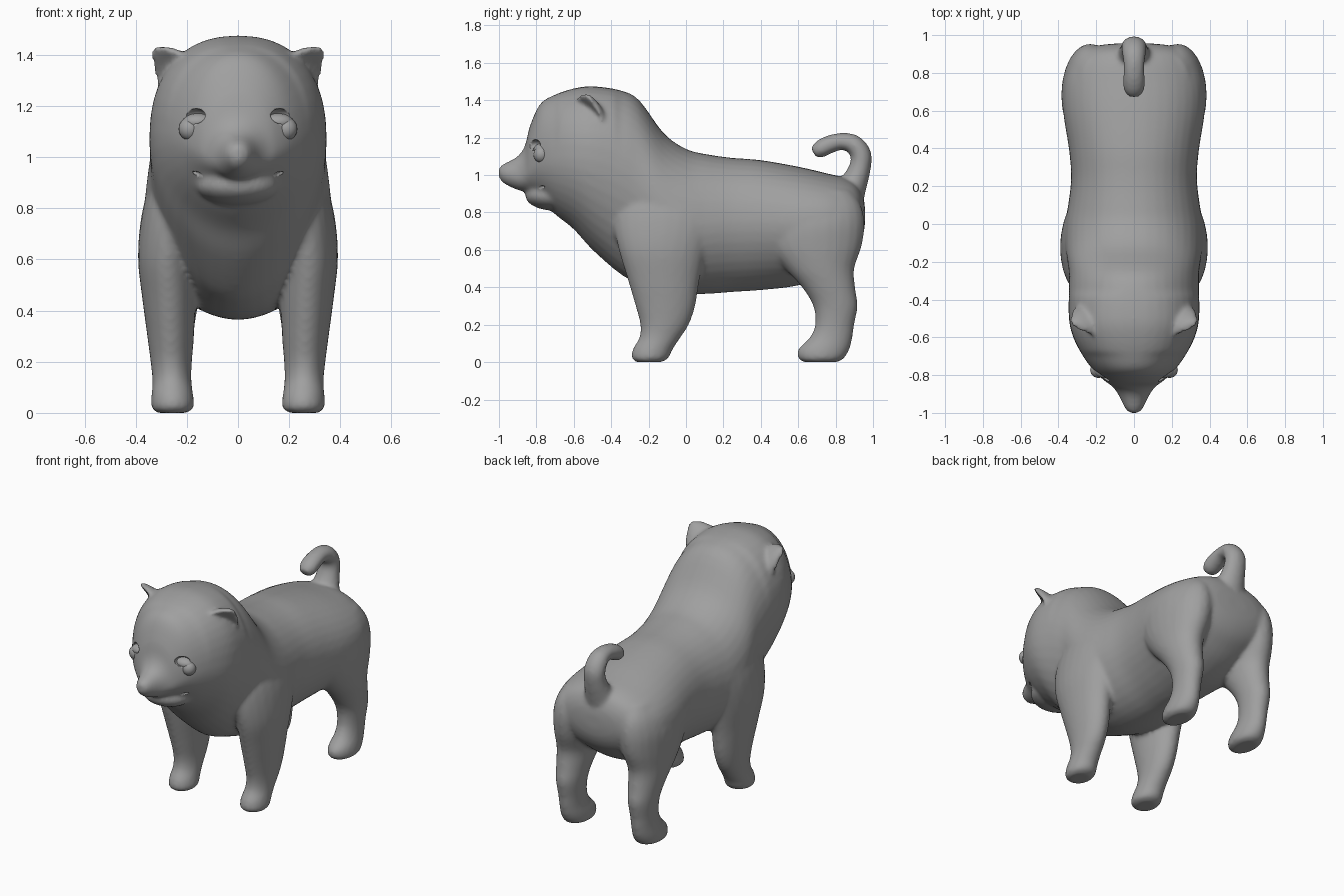
import bpy, bmesh, math
from mathutils import Vector

if "Cube" in bpy.data.objects:
    bpy.data.objects.remove(bpy.data.objects["Cube"])

grey = bpy.data.materials.new("plain_grey")
grey.diffuse_color = (0.35, 0.35, 0.35, 1)
grey.use_nodes = True
grey.node_tree.nodes["Principled BSDF"].inputs["Base Color"].default_value = grey.diffuse_color


def refine(rows, n=4):
    """Catmull-Rom interpolation of rows of numbers."""
    out = []
    for i in range(len(rows) - 1):
        a, b, c, d = (rows[max(0, min(len(rows) - 1, i + k))] for k in (-1, 0, 1, 2))
        for s in range(n):
            t = s / n
            out.append([0.5 * (2 * q + (r - p) * t + (2 * p - 5 * q + 4 * r - w) * t * t
                               + (3 * q - p - 3 * r + w) * t ** 3)
                        for p, q, r, w in zip(a, b, c, d)])
    return out + [list(rows[-1])]


def loft(bm, rings):
    """Closed skin through rings of points."""
    part = bmesh.new()
    vs = [[part.verts.new(p) for p in r] for r in rings]
    n = len(vs[0])
    for a, b in zip(vs, vs[1:]):
        for i in range(n):
            part.faces.new((a[i], a[(i + 1) % n], b[(i + 1) % n], b[i]))
    part.faces.new(vs[0])
    part.faces.new(vs[-1])
    bmesh.ops.recalc_face_normals(part, faces=part.faces)
    tmp = bpy.data.meshes.new("tmp")
    part.to_mesh(tmp)
    part.free()
    bm.from_mesh(tmp)
    bpy.data.meshes.remove(tmp)


def angles(n):
    return [2 * math.pi * i / n for i in range(n)]


def tube(bm, rows, sides=16, side_axis=None, wide=1.0):
    """Round tube through rows of x, y, z, radius."""
    rows = refine(rows, 6)
    rings = []
    for i, r in enumerate(rows):
        p = Vector(r[:3])
        t = (Vector(rows[min(i + 1, len(rows) - 1)][:3]) - Vector(rows[max(i - 1, 0)][:3])).normalized()
        u = Vector(side_axis) if side_axis else t.cross(Vector((0, 0, 1))).normalized()
        v = t.cross(u)
        rings.append([p + (u * math.cos(a) * wide + v * math.sin(a)) * r[3] for a in angles(sides)])
    loft(bm, rings)


def leg(bm, rows, side):
    """Leg from rows of z, inner x, outer x, front y, back y."""
    rings = []
    for z, x0, x1, y0, y1 in refine(rows):
        rings.append([(side * ((x0 + x1) / 2 + (x1 - x0) / 2 * math.cos(a)),
                       (y0 + y1) / 2 + (y1 - y0) / 2 * math.sin(a), z) for a in angles(24)])
    loft(bm, rings)


def blob(bm, centre, radii):
    rings = []
    for k in range(1, 16):
        f = math.pi * k / 16
        rings.append([(centre[0] + radii[0] * math.sin(f) * math.cos(a),
                       centre[1] + radii[1] * math.sin(f) * math.sin(a),
                       centre[2] + radii[2] * math.cos(f)) for a in angles(24)])
    loft(bm, rings)


def make(name, bm):
    me = bpy.data.meshes.new(name)
    bm.to_mesh(me)
    bm.free()
    me.materials.append(grey)
    for p in me.polygons:
        p.use_smooth = True
    ob = bpy.data.objects.new(name, me)
    bpy.context.collection.objects.link(ob)
    return ob


body = bmesh.new()

# Head and torso: y, bottom, top, half width, height of widest point
trunk = [(-1.0, .985, 1.04, .025, 1.01), (-.975, .955, 1.06, .048, 1.01), (-.9, .92, 1.10, .085, .99),
         (-.86, .912, 1.16, .115, 1.0), (-.835, .905, 1.26, .15, 1.03), (-.78, .87, 1.38, .21, 1.07),
         (-.7, .79, 1.43, .27, 1.09), (-.6, .71, 1.463, .322, 1.09), (-.5, .60, 1.475, .345, 1.08),
         (-.35, .47, 1.453, .345, 1.03), (-.25, .42, 1.40, .345, .95), (-.12, .38, 1.225, .365, .80),
         (0, .365, 1.14, .365, .74), (.12, .365, 1.11, .346, .74), (.25, .375, 1.092, .333, .75),
         (.4, .385, 1.08, .345, .75), (.6, .41, 1.045, .376, .74), (.75, .47, 1.01, .372, .75),
         (.85, .54, .985, .335, .76), (.91, .6, .95, .285, .77), (.945, .67, .89, .19, .78),
         (.957, .74, .83, .07, .78)]
rings = []
for y, lo, hi, w, zm in refine(trunk):
    ring = []
    top_e = 2 / (2.3 if -.7 < y < -.35 else 2.1)
    for a in angles(40):
        c, s = math.cos(a), math.sin(a)
        e = top_e if s > 0 else 1.06
        h = hi - zm if s > 0 else zm - lo
        ring.append((w * math.copysign(abs(c) ** e, c), y, zm + h * math.copysign(abs(s) ** e, s)))
    rings.append(ring)
loft(body, rings)

# Lower jaw and nose
blob(body, (0, -.705, .89), (.165, .155, .08))
blob(body, (0, -.965, 1.015), (.048, .036, .04))

# Tail
tube(body, [(0, .84, .85, .11), (0, .895, .95, .075), (0, .93, 1.04, .059), (0, .935, 1.11, .056),
            (0, .895, 1.165, .052), (0, .83, 1.18, .046), (0, .765, 1.163, .049),
            (0, .715, 1.137, .047), (0, .682, 1.118, .03)], 16, (1, 0, 0), 1.2)

front_leg = [(0, .20, .315, -.265, -.13), (.02, .172, .338, -.29, -.095), (.07, .175, .338, -.285, -.07),
             (.13, .182, .335, -.25, -.03), (.2, .18, .342, -.245, .015), (.3, .172, .355, -.27, .05),
             (.45, .165, .375, -.315, .075), (.6, .16, .391, -.36, .11), (.75, .12, .381, -.39, .17),
             (.87, .10, .352, -.37, .16), (.96, .12, .30, -.28, .06)]
hind_leg = [(0, .20, .315, .63, .81), (.02, .175, .338, .6, .845), (.07, .175, .338, .6, .875),
            (.13, .185, .33, .66, .89), (.2, .185, .33, .69, .9), (.3, .175, .34, .68, .918),
            (.4, .16, .355, .62, .905), (.5, .14, .37, .53, .9), (.62, .1, .382, .43, .94),
            (.74, .08, .382, .41, .955), (.84, .1, .35, .46, .935), (.92, .13, .29, .55, .88)]
for side in (-1, 1):
    leg(body, front_leg, side)
    leg(body, hind_leg, side)
    # Ear: a tapering shell, hollow towards the front and outside
    rings = []
    for t in [i / 8 for i in range(9)]:
        mid = Vector((.235, -.515, 1.315)).lerp(Vector((.327, -.525, 1.428)), t)
        r = .095 * (1 - t ** 2.0) + .016
        ring = []
        for a in angles(24):
            u, v = math.cos(a) * r, math.sin(a)
            d = .6 * r * v if v > 0 else .25 * r * -v * (1 - t) - .012
            p = mid + Vector((.52, .71, -.47)) * u + Vector((-.55, .70, .44)) * d
            ring.append((side * p.x, p.y, p.z))
        rings.append(ring)
    loft(body, rings)

puppy = make("puppy_body", body)

# Blend the parts into one smooth skin
rm = puppy.modifiers.new("skin", "REMESH")
rm.mode, rm.voxel_size, rm.use_smooth_shade = "VOXEL", .0125, True
sm = puppy.modifiers.new("soften", "SMOOTH")
sm.factor, sm.iterations = .5, 9

# Mouth slit and eye sockets
cut = bmesh.new()
tube(cut, [(-.19, -.72, .955, .006), (-.14, -.80, .925, .010), (-.08, -.865, .908, .012), (0, -.885, .904, .013),
           (.08, -.865, .908, .012), (.14, -.80, .925, .010), (.19, -.72, .955, .006)], 8)
for side in (-1, 1):
    blob(cut, (side * .168, -.81, 1.16), (.046, .045, .03))
cutter = make("face_cutter", cut)
cutter.hide_render = True
cutter.hide_viewport = True
bo = puppy.modifiers.new("face", "BOOLEAN")
bo.operation, bo.object, bo.solver = "DIFFERENCE", cutter, "EXACT"

# Eyes: lidded bulge with a rounder ball at the outer corner
for side, label in ((-1, "right"), (1, "left")):
    eye = bmesh.new()
    blob(eye, (side * .155, -.77, 1.137), (.062, .045, .034))
    blob(eye, (side * .188, -.773, 1.11), (.044, .042, .045))
    make(label + "_eye", eye)
